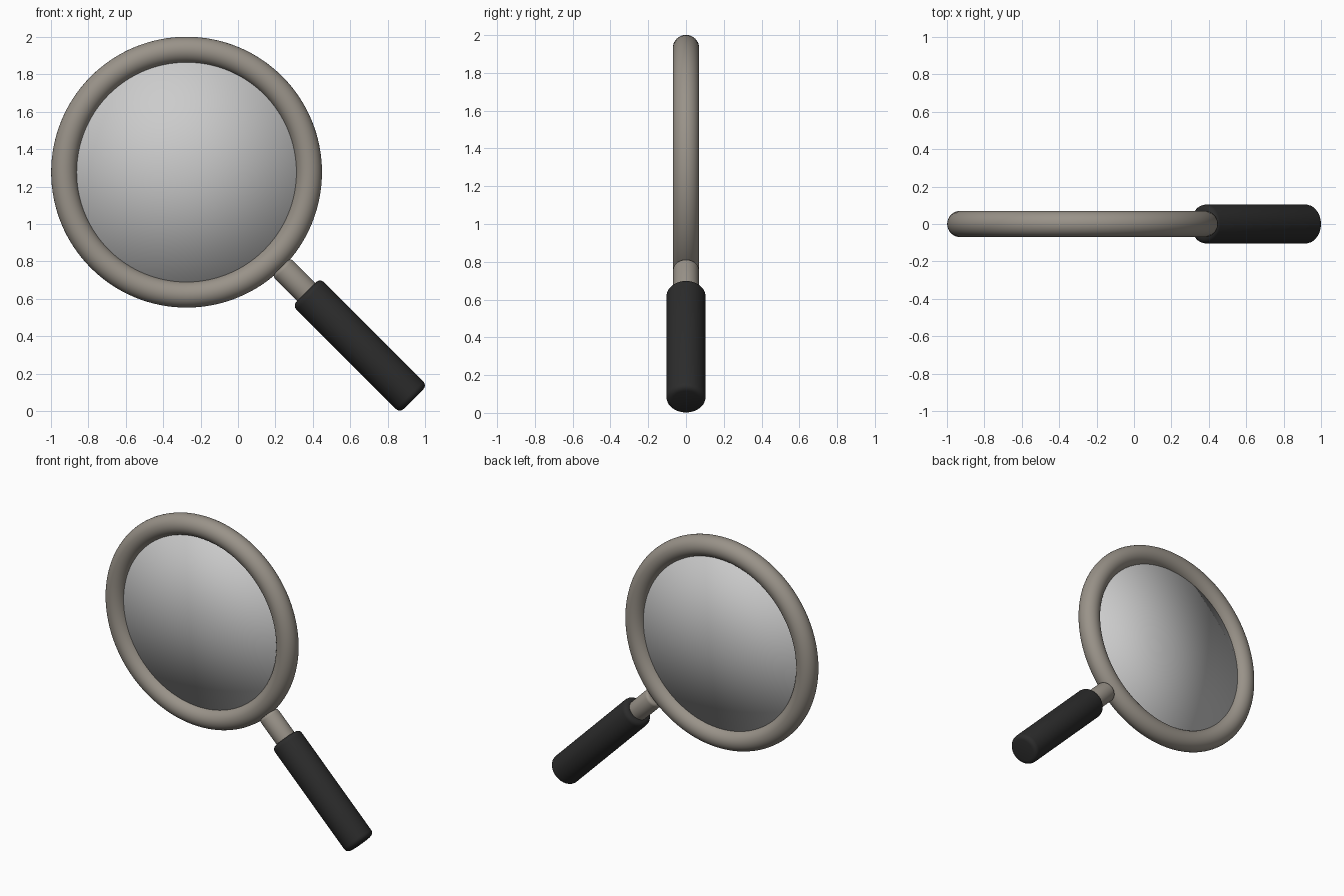
import bpy, math
from mathutils import Vector

if "Cube" in bpy.data.objects:
    bpy.data.objects.remove(bpy.data.objects["Cube"])

CENTRE = Vector((-0.275, 0, 1.277))            # middle of the ring
AXIS = Vector((1, 0, -1)).normalized()         # handle direction


def paint(obj, name, rgb):
    mat = bpy.data.materials.new(name)
    mat.diffuse_color = (*rgb, 1)
    mat.use_nodes = True
    mat.node_tree.nodes["Principled BSDF"].inputs["Base Color"].default_value = mat.diffuse_color
    obj.data.materials.append(mat)


def handle_part(name, radius, start, end, bevel, rgb):
    """Round-edged cylinder along the handle axis, measured from the ring centre."""
    bpy.ops.mesh.primitive_cylinder_add(
        vertices=48, radius=radius, depth=end - start,
        location=CENTRE + AXIS * (start + end) / 2,
        rotation=(0, math.radians(135), 0))
    obj = bpy.context.object
    obj.name = name
    mod = obj.modifiers.new("round_ends", 'BEVEL')
    mod.width = bevel
    mod.segments = 4
    mod.limit_method = 'ANGLE'
    mod.angle_limit = math.radians(40)
    bpy.ops.object.shade_smooth()
    paint(obj, name + "_colour", rgb)


METAL = (0.32, 0.29, 0.25)

# Round frame
bpy.ops.mesh.primitive_torus_add(
    major_radius=0.654, minor_radius=0.07, major_segments=128, minor_segments=32,
    location=CENTRE, rotation=(math.pi / 2, 0, 0))
frame = bpy.context.object
frame.name = "frame"
bpy.ops.object.shade_smooth()
paint(frame, "frame_colour", METAL)

# Thin glass disc, smoothed over its rim so it shades like a lens
bpy.ops.mesh.primitive_cylinder_add(
    vertices=96, radius=0.6, depth=0.04, end_fill_type='TRIFAN',
    location=CENTRE, rotation=(math.pi / 2, 0, 0))
lens = bpy.context.object
lens.name = "lens"
bpy.ops.object.shade_smooth()

# Neck and grip
handle_part("neck", 0.068, 0.716, 0.96, 0.02, METAL)
handle_part("grip", 0.104, 0.905, 1.716, 0.03, (0.025, 0.025, 0.025))
